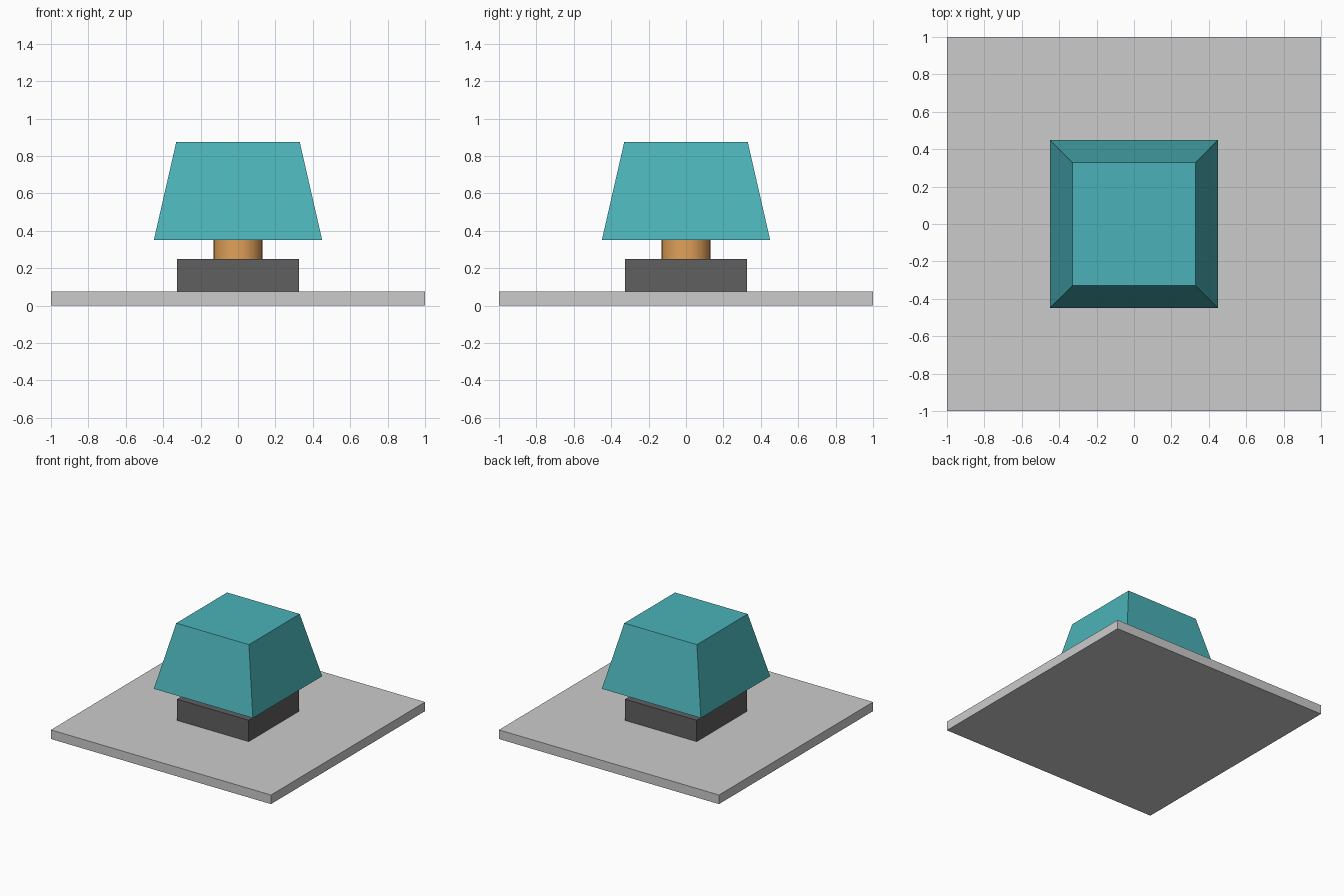
import bpy
import math

if "Cube" in bpy.data.objects:
    bpy.data.objects.remove(bpy.data.objects["Cube"])


def material(name, color):
    mat = bpy.data.materials.new(name)
    mat.diffuse_color = (*color, 1.0)
    mat.use_nodes = True
    mat.node_tree.nodes["Principled BSDF"].inputs["Base Color"].default_value = mat.diffuse_color
    return mat


def finish(name, mat=None):
    obj = bpy.context.object
    obj.name = name
    if mat:
        obj.data.materials.append(mat)
    return obj


def box(name, width, z0, z1, mat=None):
    bpy.ops.mesh.primitive_cube_add(size=1, location=(0, 0, (z0 + z1) / 2))
    obj = finish(name, mat)
    obj.scale = (width, width, z1 - z0)
    bpy.ops.object.transform_apply(location=False, rotation=False, scale=True)
    return obj


teal = material("teal", (0.07, 0.45, 0.48))
brass = material("brass", (0.75, 0.36, 0.10))
charcoal = material("charcoal", (0.115, 0.115, 0.12))

# Ground plate and square pedestal
box("base_plate", 2.0, 0.0, 0.075)
box("pedestal", 0.65, 0.075, 0.25, charcoal)

# Round neck between pedestal and cap
bpy.ops.mesh.primitive_cylinder_add(vertices=32, radius=0.13, depth=0.11,
                                    location=(0, 0, 0.305))
finish("neck", brass)
bpy.ops.object.shade_smooth_by_angle(angle=math.radians(40))

# Tapered square cap, wide side down
z0, z1 = 0.35, 0.875
bpy.ops.mesh.primitive_cone_add(vertices=4, radius1=0.45 * math.sqrt(2),
                                radius2=0.33 * math.sqrt(2), depth=z1 - z0,
                                location=(0, 0, (z0 + z1) / 2),
                                rotation=(0, 0, math.radians(45)))
finish("tapered_cap", teal)
bpy.ops.object.transform_apply(location=False, rotation=True, scale=False)
